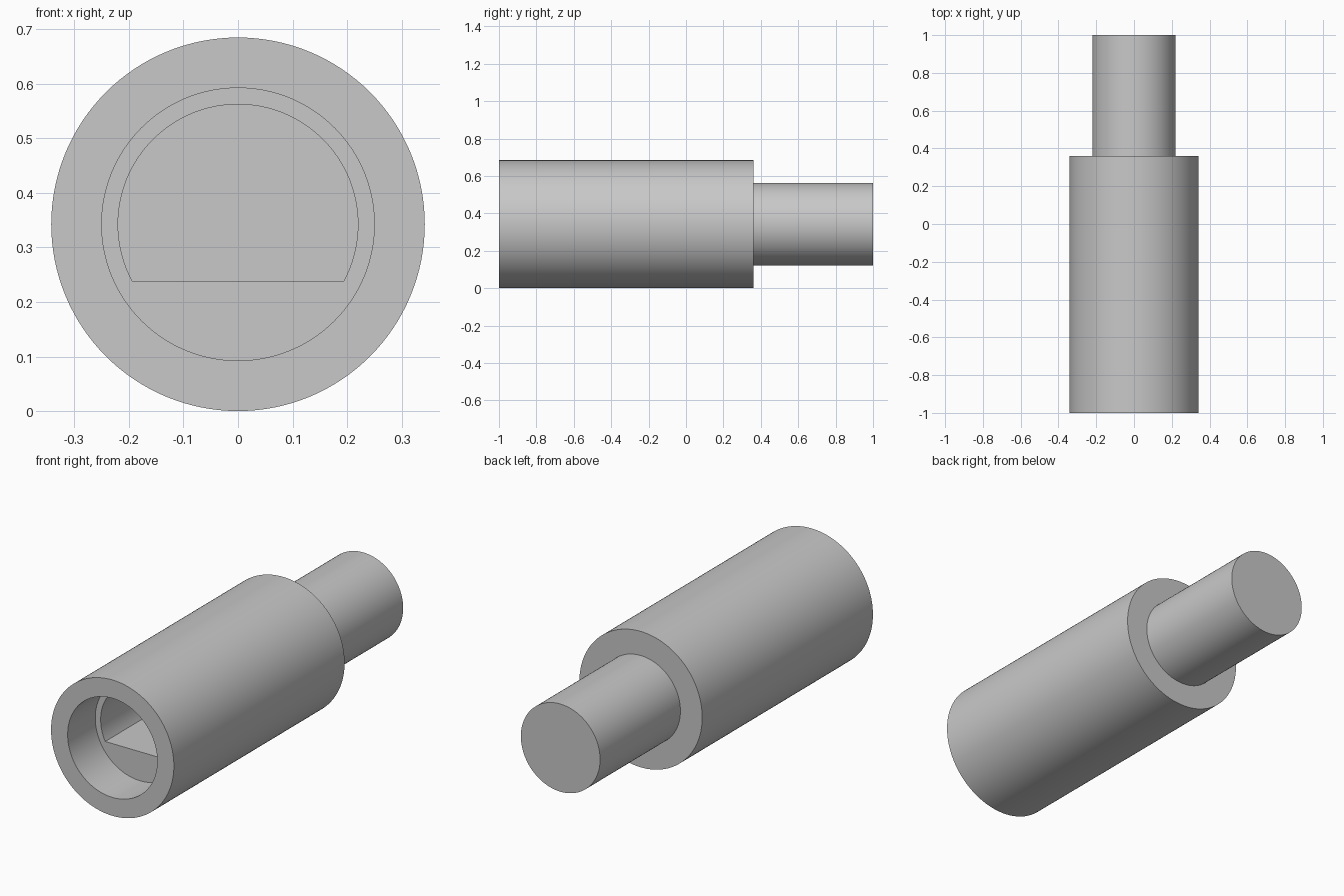
import bpy, bmesh, math

cube = bpy.data.objects.get("Cube")
if cube:
    bpy.data.objects.remove(cube, do_unlink=True)

SIDES = 128
BODY_R, SHAFT_R, BORE_R, POCKET_R = 0.3425, 0.221, 0.25, 0.22
FLAT = POCKET_R * math.sin(math.radians(28.125))  # drop of the pocket flat below the axis

metal = bpy.data.materials.new("plain grey")
metal.use_nodes = True
grey = (0.58, 0.58, 0.58, 1)
metal.diffuse_color = grey
metal.node_tree.nodes["Principled BSDF"].inputs["Base Color"].default_value = grey

bm = bmesh.new()


def ring(radius, y, flat=None):
    """Circle about the y axis, optionally cut straight along its lower side."""
    verts = []
    for i in range(SIDES):
        a = math.tau * i / SIDES
        r = radius
        if flat and math.sin(a) < 0:
            r = min(r, flat / -math.sin(a))
        verts.append(bm.verts.new((r * math.cos(a), y, BODY_R + r * math.sin(a))))
    return verts


# Sections from the shaft end, over the body, and back into the stepped socket
rings = [
    ring(SHAFT_R, 1),
    ring(SHAFT_R, 0.36),
    ring(BODY_R, 0.36),
    ring(BODY_R, -1),
    ring(BORE_R, -1),
    ring(BORE_R, -0.78),
    ring(POCKET_R, -0.78, FLAT),
    ring(POCKET_R, -0.14, FLAT),
]
for a, b in zip(rings, rings[1:]):
    for i in range(SIDES):
        j = (i + 1) % SIDES
        bm.faces.new((a[i], a[j], b[j], b[i]))

# Shaft end and pocket floor
bm.faces.new(rings[0])
bm.faces.new(rings[-1])
bmesh.ops.recalc_face_normals(bm, faces=bm.faces)

mesh = bpy.data.meshes.new("shaft_adapter")
bm.to_mesh(mesh)
bm.free()
mesh.materials.append(metal)
adapter = bpy.data.objects.new("shaft_adapter", mesh)
bpy.context.collection.objects.link(adapter)

bpy.ops.object.select_all(action="DESELECT")
adapter.select_set(True)
bpy.context.view_layer.objects.active = adapter
bpy.ops.object.shade_smooth_by_angle(angle=math.radians(25))
